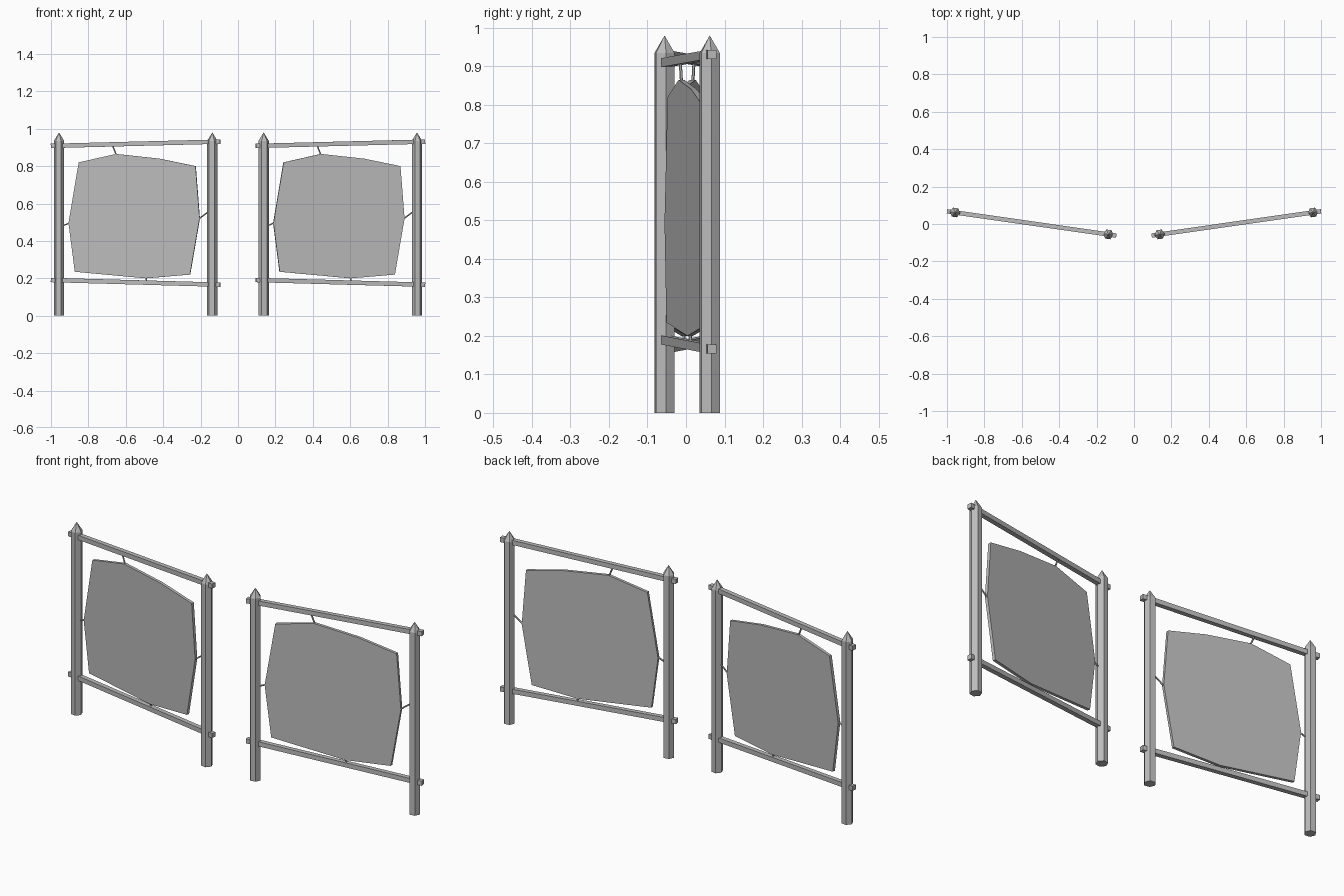
import bpy, bmesh, math
from mathutils import Vector, Matrix

if "Cube" in bpy.data.objects:
    bpy.data.objects.remove(bpy.data.objects["Cube"])

grey = bpy.data.materials.new("weathered grey")
grey.diffuse_color = (0.5, 0.5, 0.5, 1)
grey.use_nodes = True
grey.node_tree.nodes["Principled BSDF"].inputs["Base Color"].default_value = grey.diffuse_color


def add_object(name, bm, matrix):
    bmesh.ops.recalc_face_normals(bm, faces=bm.faces)
    mesh = bpy.data.meshes.new(name)
    bm.to_mesh(mesh)
    bm.free()
    mesh.materials.append(grey)
    obj = bpy.data.objects.new(name, mesh)
    obj.matrix_world = matrix
    bpy.context.collection.objects.link(obj)


def rod(name, a, b, radius, sides, turn, matrix):
    """Straight prism between two points of the frame plane (x, z)."""
    a, b = Vector((a[0], 0, a[1])), Vector((b[0], 0, b[1]))
    d = b - a
    bm = bmesh.new()
    bmesh.ops.create_cone(bm, cap_ends=True, segments=sides, radius1=radius,
                          radius2=radius, depth=d.length)
    tilt = Matrix.Rotation(math.atan2(d.x, d.z), 4, 'Y')
    bm.transform(Matrix.Translation((a + b) / 2) @ tilt @ Matrix.Rotation(turn, 4, 'Z'))
    add_object(name, bm, matrix)


def post(name, x, matrix):
    """Six-sided stake with a pointed top."""
    bm = bmesh.new()
    ring = [bm.verts.new((x + 0.028 * math.cos(i * math.pi / 3),
                          0.028 * math.sin(i * math.pi / 3), 0)) for i in range(6)]
    base = bm.faces.new(ring)
    top = bmesh.ops.extrude_face_region(bm, geom=[base])["geom"]
    bmesh.ops.translate(bm, vec=(0, 0, 0.935),
                        verts=[g for g in top if isinstance(g, bmesh.types.BMVert)])
    cap = [g for g in top if isinstance(g, bmesh.types.BMFace)]
    tip = bmesh.ops.poke(bm, faces=cap)["verts"][0]
    tip.co.z = 0.98
    add_object(name, bm, matrix)


# Outline of the stretched hide, and the ties that hold it
OUTLINE = [(-0.307, 0.82), (-0.105, 0.865), (0.128, 0.84), (0.324, 0.80), (0.346, 0.52),
           (0.294, 0.22), (0.055, 0.20), (-0.328, 0.235), (-0.362, 0.495)]
TIES = {"top": ((-0.125, 0.91), (-0.105, 0.86)), "left": ((-0.40, 0.478), (-0.357, 0.497)),
        "right": ((0.34, 0.517), (0.395, 0.558)), "bottom": ((0.055, 0.205), (0.062, 0.175))}


def hide(name, matrix):
    bm = bmesh.new()
    t = 0.015
    face = bm.faces.new([bm.verts.new((x, -t / 2, z)) for x, z in OUTLINE])
    back = bmesh.ops.extrude_face_region(bm, geom=[face])["geom"]
    bmesh.ops.translate(bm, vec=(0, t, 0),
                        verts=[g for g in back if isinstance(g, bmesh.types.BMVert)])
    add_object(name, bm, matrix)


# Two racks, angled towards each other
for side, s in (("left", -1), ("right", 1)):
    m = Matrix.Translation((s * 0.547, 0.003, 0)) @ Matrix.Rotation(s * math.radians(8.15), 4, 'Z')
    post(side + " rack left post", -0.414, m)
    post(side + " rack right post", 0.414, m)
    rod(side + " rack top bar", (-0.457, 0.908), (0.457, 0.931), 0.0165, 4, math.pi / 4, m)
    rod(side + " rack bottom bar", (-0.457, 0.191), (0.457, 0.166), 0.0165, 4, math.pi / 4, m)
    hide(side + " rack hide panel", m)
    for where, (a, b) in TIES.items():
        rod(f"{side} rack {where} tie", a, b, 0.004, 6, 0, m)
